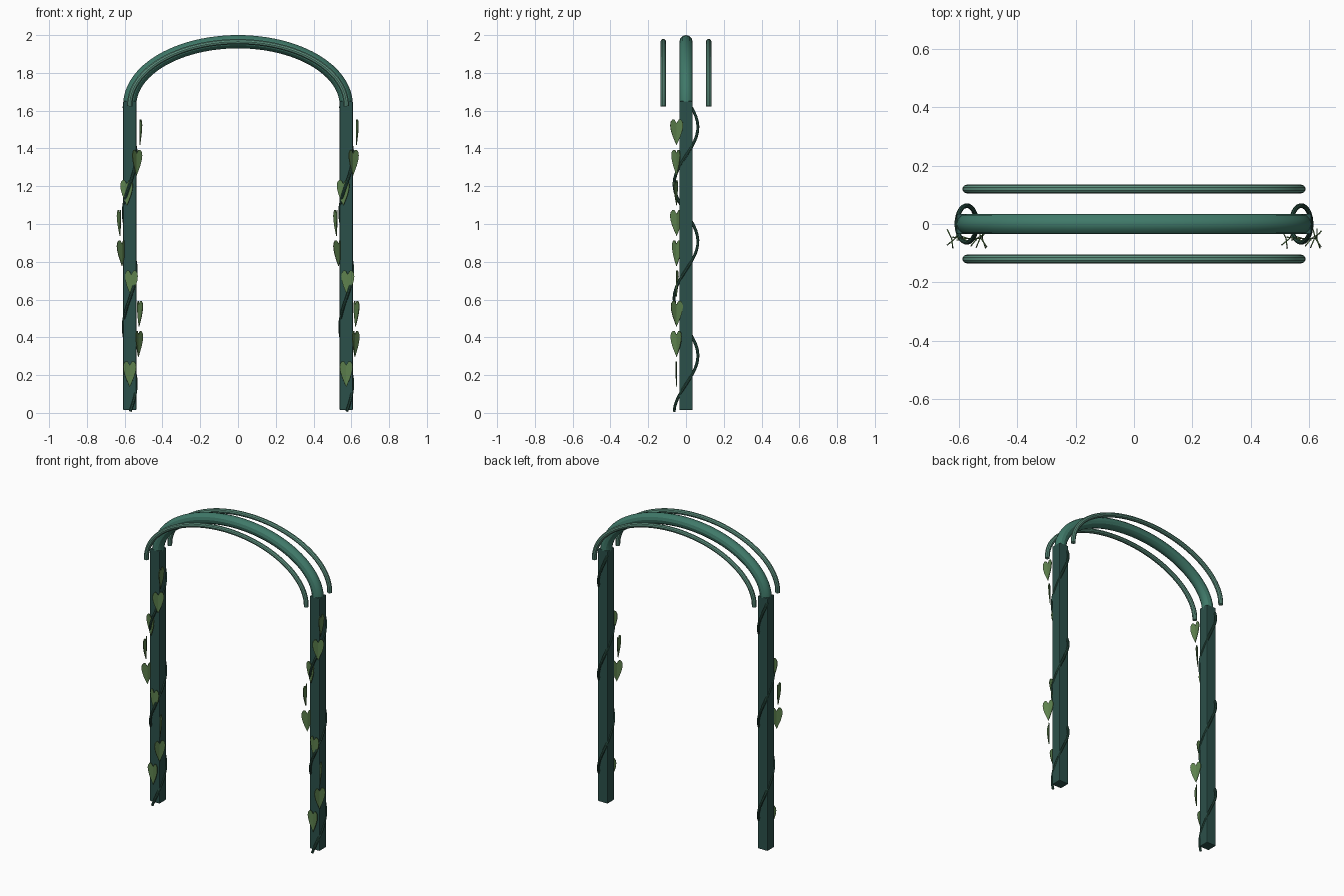
import bpy, bmesh
from math import sin, cos, pi

if "Cube" in bpy.data.objects:
    bpy.data.objects.remove(bpy.data.objects["Cube"])

CX = 0.573          # post centre distance from the middle
ARC_Z = 1.63        # height where the arch springs


def material(name, rgb):
    m = bpy.data.materials.new(name)
    m.diffuse_color = (*rgb, 1)
    m.use_nodes = True
    m.node_tree.nodes["Principled BSDF"].inputs["Base Color"].default_value = m.diffuse_color
    return m


POST = material("post_green", (0.024, 0.08, 0.068))
ARCH = material("arch_green", (0.05, 0.19, 0.14))
RAIL = material("rail_green", (0.11, 0.28, 0.21))
VINE = material("vine_green", (0.025, 0.085, 0.06))
LEAF = material("leaf_green", (0.11, 0.22, 0.075))


def add(name, mesh, mat, loc=(0, 0, 0), yaw=0, smooth=False):
    ob = bpy.data.objects.new(name, mesh)
    bpy.context.collection.objects.link(ob)
    if not mesh.materials:
        mesh.materials.append(mat)
    ob.location = loc
    ob.rotation_euler.z = yaw
    if smooth:
        bpy.ops.object.select_all(action='DESELECT')
        bpy.context.view_layer.objects.active = ob
        ob.select_set(True)
        bpy.ops.object.shade_smooth_by_angle()
    return ob


def tube(name, points, radius, mat, res=3):
    # round tube swept along a path, turned into a mesh
    cu = bpy.data.curves.new(name, 'CURVE')
    cu.dimensions = '3D'
    cu.bevel_depth = radius
    cu.bevel_resolution = res
    cu.use_fill_caps = True
    sp = cu.splines.new('POLY')
    sp.points.add(len(points) - 1)
    for p, co in zip(sp.points, points):
        p.co = (*co, 1)
    tmp = bpy.data.objects.new("tmp", cu)
    bpy.context.collection.objects.link(tmp)
    dg = bpy.context.evaluated_depsgraph_get()
    mesh = bpy.data.meshes.new_from_object(tmp.evaluated_get(dg))
    bpy.data.objects.remove(tmp)
    return add(name, mesh, mat, smooth=True)


def arc(y, over=0.0, n=48):
    return [(0.573 * cos(t), y, ARC_Z + 0.335 * sin(t))
            for t in (-over + (pi + 2 * over) * i / n for i in range(n + 1))]


def post(name, x):
    bm = bmesh.new()
    bmesh.ops.create_cube(bm, size=1)
    bmesh.ops.scale(bm, vec=(0.07, 0.07, 1.635), verts=bm.verts)
    bmesh.ops.bevel(bm, geom=bm.edges[:], offset=0.005, segments=2,
                    affect='EDGES', profile=0.5)
    mesh = bpy.data.meshes.new(name)
    bm.to_mesh(mesh)
    bm.free()
    return add(name, mesh, POST, (x, 0, 0.8325))


def leaf_mesh():
    # heart-shaped leaf, tip down, lightly folded along the midrib
    half = [(0.012, 0.063), (0.023, 0.063), (0.032, 0.051), (0.035, 0.033),
            (0.032, 0.010), (0.024, -0.018), (0.012, -0.047)]
    bm = bmesh.new()
    top = bm.verts.new((0, 0.003, 0.043))
    mid = bm.verts.new((0, 0.003, 0.005))
    tip = bm.verts.new((0, 0.003, -0.073))
    for s in (1, -1):
        rim = [bm.verts.new((s * x, 0.003 - 0.17 * x, z)) for x, z in half]
        loop = [top] + rim + [tip]
        for a, b in zip(loop, loop[1:]):
            bm.faces.new((mid, b, a) if s > 0 else (mid, a, b))
    bmesh.ops.recalc_face_normals(bm, faces=bm.faces)
    bmesh.ops.solidify(bm, geom=bm.faces[:], thickness=0.004)
    mesh = bpy.data.meshes.new("leaf")
    bm.to_mesh(mesh)
    bm.free()
    return mesh


# arch and its two thin side rails
tube("main_arch", arc(0), 0.035, ARCH, 4)
tube("front_rail", arc(-0.12, 0.02), 0.015, RAIL)
tube("back_rail", arc(0.12, 0.02), 0.015, RAIL)

# posts, each with a winding vine and a ladder of leaves
leaf = leaf_mesh()
for side, x in (("left", -CX), ("right", CX)):
    post(side + "_post", x)
    path = []
    for i in range(65):
        z = 0.008 + 1.612 * i / 64
        t = 2 * pi * z / 0.605
        path.append((x + 0.034 * sin(t), -0.063 * cos(t), z))
    tube(side + "_vine", path, 0.008, VINE, 2)
    for i in range(9):
        add(f"{side}_leaf_{i + 1}", leaf, LEAF,
            (x + 0.055 * sin(i), -0.05, 0.21 + 0.16 * i), yaw=i)
